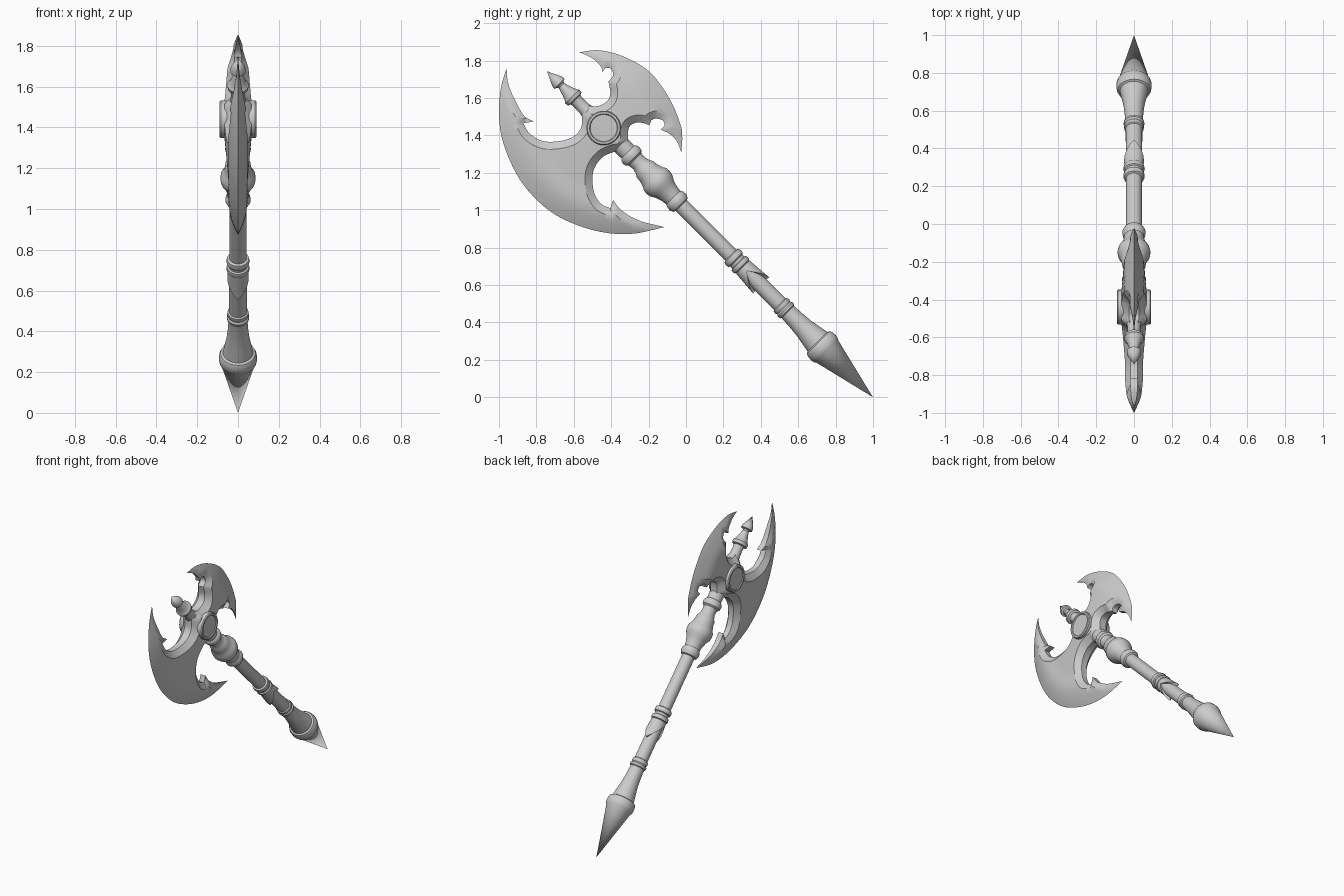
import bpy, bmesh, math
from mathutils import Vector, geometry, kdtree

if "Cube" in bpy.data.objects:
    bpy.data.objects.remove(bpy.data.objects["Cube"])

HUB = Vector((-0.44, 1.44))
AXIS = Vector((0, -1, 1)).normalized()
POMMEL_TIP = Vector((0, 1, 0))


def finish(name, bm, angle=35):
    bmesh.ops.remove_doubles(bm, verts=bm.verts, dist=1e-5)
    bmesh.ops.recalc_face_normals(bm, faces=bm.faces)
    me = bpy.data.meshes.new(name)
    bm.to_mesh(me)
    bm.free()
    ob = bpy.data.objects.new(name, me)
    bpy.context.collection.objects.link(ob)
    bpy.ops.object.select_all(action='DESELECT')
    ob.select_set(True)
    bpy.context.view_layer.objects.active = ob
    bpy.ops.object.shade_smooth_by_angle(angle=math.radians(angle))
    return ob


def around(origin, axis, t, r, a):
    u = Vector((1, 0, 0)) if abs(axis.x) < 0.5 else Vector((0, 1, 0))
    v = axis.cross(u)
    return origin + axis * t + (u * math.cos(a) + v * math.sin(a)) * r


def tube(name, origin, axis, rings, n=40):
    """Skin a list of functions angle -> (t, r) around an axis."""
    bm = bmesh.new()
    loops = []
    for f in rings:
        loops.append([bm.verts.new(around(origin, axis, *f(2 * math.pi * i / n), 2 * math.pi * i / n))
                      for i in range(n)])
    for A, B in zip(loops, loops[1:]):
        for i in range(n):
            j = (i + 1) % n
            bm.faces.new((A[i], A[j], B[j], B[i]))
    bmesh.ops.dissolve_degenerate(bm, dist=1e-6, edges=bm.edges)
    return finish(name, bm)


def lathe(name, origin, axis, profile):
    return tube(name, origin, axis, [lambda a, p=p: p for p in profile])


def spline(pts, k=10):
    """Catmull-Rom samples, last point left out."""
    P = [Vector(p) for p in pts]
    P = [P[0] * 2 - P[1]] + P + [P[-1] * 2 - P[-2]]
    out = []
    for a, b, c, d in zip(P, P[1:], P[2:], P[3:]):
        for i in range(k):
            t = i / k
            out.append(0.5 * (2 * b + (c - a) * t + (2 * a - 5 * b + 4 * c - d) * t * t
                              + (3 * b - a - 3 * c + d) * t ** 3))
    return out


# Pommel and grip
lathe("pommel_and_grip", POMMEL_TIP, AXIS, [
    (0, 0), (.345, .083), (.355, .09), (.375, .094), (.40, .092), (.415, .085), (.42, .074),
    (.46, .067), (.52, .056), (.58, .05), (.645, .046), (.65, .053), (.665, .055), (.675, .048),
    (.685, .053), (.70, .051), (.705, .044), (.985, .043), (.99, .054), (1.0, .057), (1.015, .054),
    (1.02, .046), (1.035, .046), (1.04, .054), (1.055, .057), (1.07, .053), (1.075, .042), (1.2, .042)])

# Upper shaft with its bulge and collars
lathe("upper_shaft", POMMEL_TIP, AXIS, [
    (1.19, .042), (1.45, .042), (1.455, .053), (1.475, .062), (1.495, .06), (1.51, .052), (1.54, .056),
    (1.575, .067), (1.60, .082), (1.625, .087), (1.65, .084), (1.665, .074), (1.70, .064), (1.725, .062),
    (1.74, .052), (1.77, .044), (1.80, .047), (1.81, .059), (1.83, .063), (1.845, .058), (1.855, .048),
    (1.92, .05), (2.04, .055)])

# Top spike
lathe("top_spike", POMMEL_TIP, AXIS, [
    (2.04, .055), (2.12, .048), (2.18, .035), (2.235, .033), (2.25, .036), (2.255, .05), (2.275, .053),
    (2.285, .044), (2.31, .034), (2.355, .02), (2.365, .024), (2.37, .038), (2.39, .036), (2.465, 0)])


# Pointed leaf collar on the grip
def leaf(a):
    return 1 - math.acos(max(-1, min(1, abs(math.sin(a))))) / (math.pi / 2)


tube("leaf_collar", POMMEL_TIP, AXIS, [
    lambda a: (.985, .044), lambda a: (.985, .05),
    lambda a: (.955 - .11 * leaf(a), .052 + .009 * leaf(a)),
    lambda a: (.96 - .11 * leaf(a), .043)])

# Hub disc with raised rim
half = [(.084, 0), (.084, .072), (.09, .076), (.09, .087), (.084, .092)]
lathe("hub_disc", Vector((0, HUB.x, HUB.y)), Vector((1, 0, 0)),
      [(-t, r) for t, r in half] + half[::-1])

# Axe head outline: (y, z) curves, corners where the curves meet
big_edge = [(-.96, 1.76), (-.99, 1.65), (-1, 1.51), (-.98, 1.37), (-.92, 1.22), (-.84, 1.10), (-.72, .99),
            (-.58, .92), (-.43, .88), (-.28, .875), (-.115, .91)]
small_edge = [(-.025, 1.31), (-.02, 1.39), (-.03, 1.46), (-.09, 1.60), (-.195, 1.74), (-.33, 1.82),
              (-.46, 1.855), (-.57, 1.845)]
lower_notches = [
    [(-.115, .91), (-.25, .945), (-.345, 1.0), (-.39, 1.055)],
    [(-.39, 1.055), (-.405, 1.01)],
    [(-.405, 1.01), (-.46, 1.04), (-.495, 1.11), (-.495, 1.21), (-.45, 1.28), (-.39, 1.31), (-.35, 1.315)],
    [(-.35, 1.315), (-.31, 1.355)],
    [(-.31, 1.355), (-.31, 1.42), (-.295, 1.455), (-.25, 1.47), (-.195, 1.455)],
    [(-.195, 1.455), (-.185, 1.48), (-.16, 1.49), (-.125, 1.48), (-.115, 1.455), (-.135, 1.43)],
    [(-.135, 1.43), (-.09, 1.41), (-.05, 1.37), (-.025, 1.31)]]
upper_notches = [
    [(-.57, 1.845), (-.505, 1.815), (-.46, 1.775), (-.445, 1.74)],
    [(-.445, 1.74), (-.43, 1.76), (-.40, 1.755), (-.39, 1.72), (-.415, 1.69)],
    [(-.415, 1.69), (-.405, 1.625), (-.425, 1.58), (-.48, 1.555), (-.52, 1.56)],
    [(-.52, 1.56), (-.555, 1.52)],
    [(-.555, 1.52), (-.56, 1.445), (-.60, 1.395), (-.675, 1.37), (-.765, 1.37), (-.835, 1.41), (-.87, 1.465)],
    [(-.87, 1.465), (-.815, 1.475)],
    [(-.815, 1.475), (-.865, 1.505), (-.91, 1.58), (-.95, 1.675), (-.96, 1.76)]]

outer_a, outer_b = spline(big_edge), spline(small_edge)
inner_a = [p for c in lower_notches for p in spline(c)]
inner_b = [p for c in upper_notches for p in spline(c)]
outline = outer_a + inner_a + outer_b + inner_b


def tree(pts):
    kd = kdtree.KDTree(len(pts))
    for i, p in enumerate(pts):
        kd.insert((p.x, p.y, 0), i)
    kd.balance()
    return lambda p: kd.find((p.x, p.y, 0))[2]


d_out = tree(outer_a + [Vector(big_edge[-1])] + outer_b + [Vector(small_edge[-1])])
d_in = tree(inner_a + inner_b)


def inside(p):
    odd = False
    for a, b in zip(outline, outline[1:] + outline[:1]):
        if (a.y > p.y) != (b.y > p.y) and p.x < a.x + (p.y - a.y) * (b.x - a.x) / (b.y - a.y):
            odd = not odd
    return odd


# Half thickness: sharp outer edge, chamfered notches, swelling at the hub
BEVEL = 0.04


def thickness(p):
    edge = .047 * math.sin(math.pi / 2 * min(1, d_out(p) / .15))
    hub = .027 * max(0, 1 - (p - HUB).length / .32)
    return (edge + hub) * (.4 + .6 * min(1, d_in(p) / BEVEL))


points = list(outline)
for run in (inner_a, inner_b):
    for a, b in zip(run, run[1:]):
        if (b - a).length > 1e-6:
            d = (b - a).normalized()
            q = (a + b) / 2 + Vector((-d.y, d.x)) * BEVEL
            if d_in(q) > BEVEL * .95 and d_out(q) > .008 and inside(q):
                points.append(q)
for i in range(50):
    for j in range(50):
        q = Vector((-1 + .02 * i + .01 * (j % 2), .87 + .02 * j))
        if d_out(q) > .009 and d_in(q) > .009 and abs(d_in(q) - BEVEL) > .009 and inside(q):
            points.append(q)
n = len(outline)
ring = [(i, (i + 1) % n) for i in range(n)]
verts, _, faces, *_ = geometry.delaunay_2d_cdt(points, ring, [], 1, 1e-6)

# Axe head: two mirrored skins joined by a wall
bm = bmesh.new()
skins = []
hs = [thickness(v) for v in verts]
for s in (1, -1):
    vs = [bm.verts.new((s * h, v.x, v.y)) for v, h in zip(verts, hs)]
    skins.append(vs)
    for f in faces:
        bm.faces.new([vs[i] for i in (f if s > 0 else f[::-1])])
count = {}
for f in faces:
    for a, b in zip(f, list(f[1:]) + [f[0]]):
        count[(a, b)] = 1
for a, b in count:
    if (b, a) not in count:
        bm.faces.new((skins[0][b], skins[0][a], skins[1][a], skins[1][b]))
bmesh.ops.delete(bm, geom=[v for v in bm.verts if not v.link_faces], context='VERTS')
bmesh.ops.dissolve_degenerate(bm, dist=1e-6, edges=bm.edges)
finish("axe_head", bm, 32)
